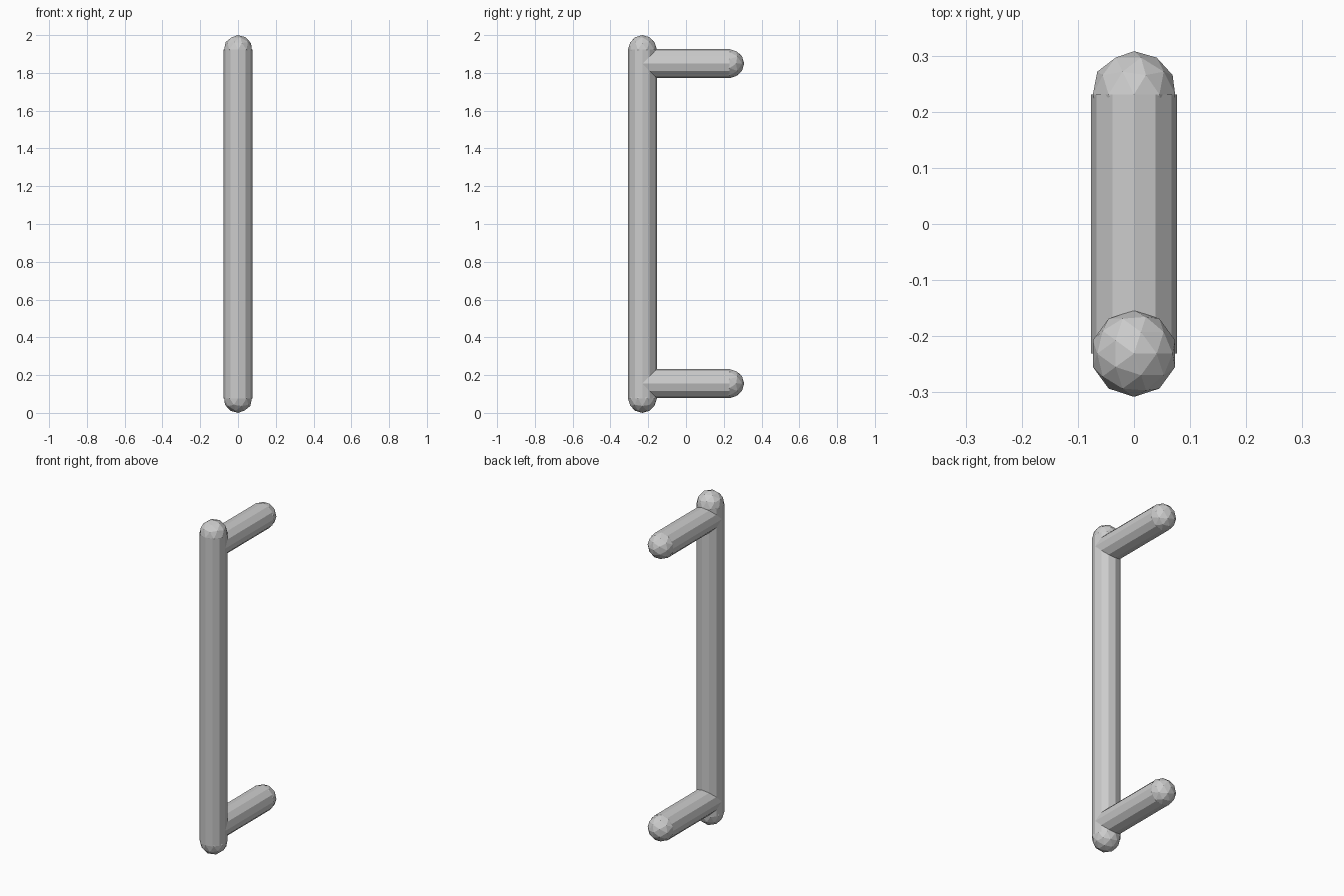
import bpy
import bmesh
from math import pi
from mathutils import Matrix, Vector

if "Cube" in bpy.data.objects:
    bpy.data.objects.remove(bpy.data.objects["Cube"])

R = 0.077      # rod radius
SIDES = 12
BAR_Y = -0.231


def rod(name, start, end, round_start, round_end):
    """Faceted rod from start to end with ball ends where asked."""
    start, end = Vector(start), Vector(end)
    axis = end - start
    turn = Vector((0, 0, 1)).rotation_difference(axis).to_matrix().to_4x4()
    bm = bmesh.new()
    place = Matrix.Translation((start + end) / 2) @ turn @ Matrix.Rotation(pi / 2, 4, 'Z')
    bmesh.ops.create_cone(bm, cap_ends=False, segments=SIDES, radius1=R, radius2=R,
                          depth=axis.length, matrix=place)
    for point, wanted in ((start, round_start), (end, round_end)):
        if wanted:
            bmesh.ops.create_icosphere(bm, subdivisions=2, radius=R,
                                       matrix=Matrix.Translation(point) @ turn)
    mesh = bpy.data.meshes.new(name)
    bm.to_mesh(mesh)
    bm.free()
    obj = bpy.data.objects.new(name, mesh)
    bpy.context.collection.objects.link(obj)
    return obj


# Upright grip bar with rounded ends
rod("grip_bar", (0, BAR_Y, R), (0, BAR_Y, 2 - R), True, True)

# Two mounting arms reaching back from the bar
for name, z in (("lower_arm", 0.155), ("upper_arm", 1.849)):
    rod(name, (0, BAR_Y, z), (0, -BAR_Y, z), False, True)
